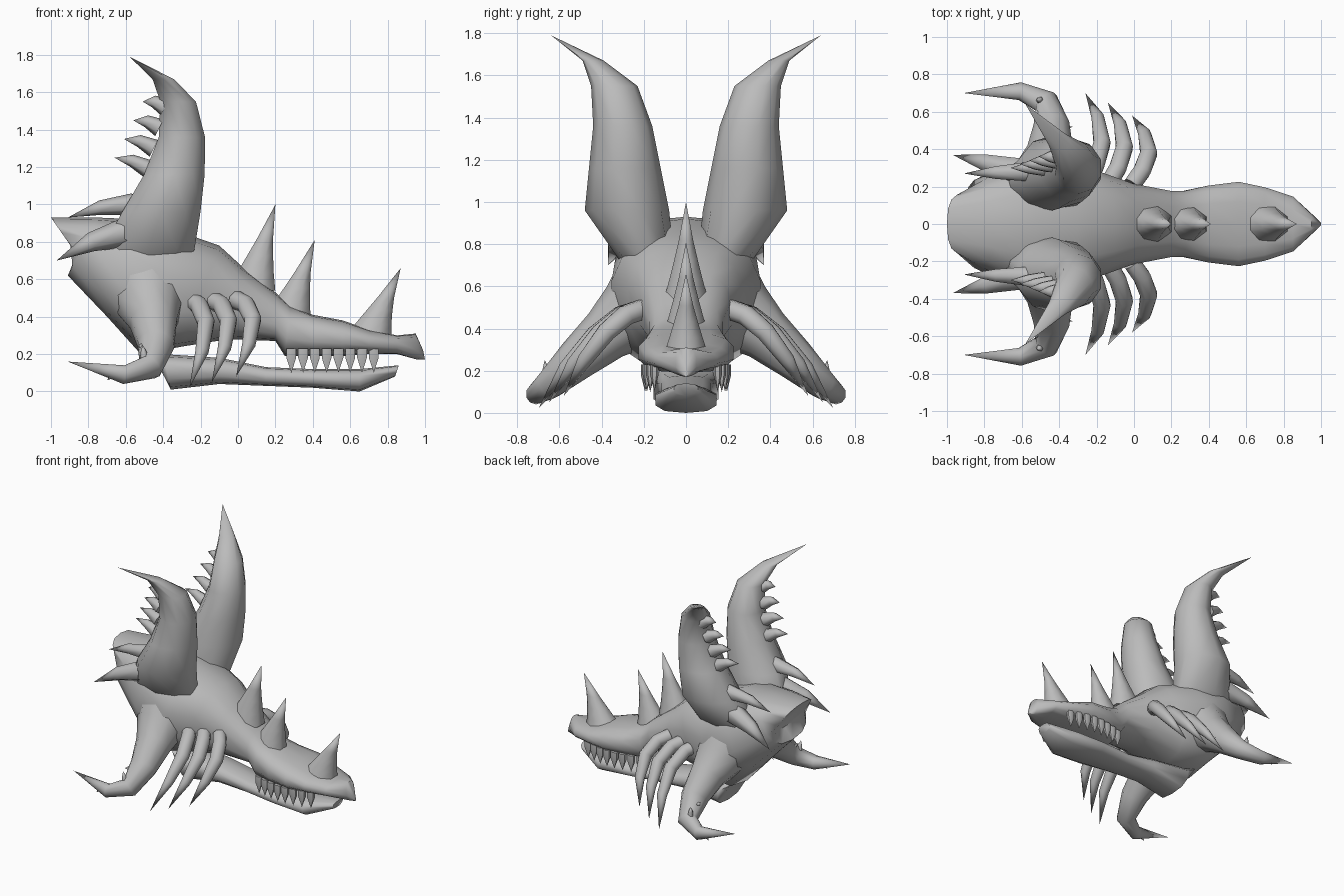
import bpy, bmesh, math
from mathutils import Vector

if "Cube" in bpy.data.objects:
    bpy.data.objects.remove(bpy.data.objects["Cube"], do_unlink=True)

bone = bpy.data.materials.new("bone grey")
bone.use_nodes = True
GREY = (0.5, 0.5, 0.5, 1)
bone.diffuse_color = GREY
bone.node_tree.nodes["Principled BSDF"].inputs["Base Color"].default_value = GREY


def loft(name, rings, tip=None, sides=10, power=1.0, mirror=False):
    """Skin a row of rings, each a centre and two half-axis vectors, up to an optional tip."""
    bm = bmesh.new()
    loops = []
    for centre, u, v in rings:
        loop = []
        for i in range(sides):
            angle = math.tau * (i + 0.5) / sides
            p, q = [math.copysign(abs(t) ** power, t) for t in (math.cos(angle), math.sin(angle))]
            loop.append(bm.verts.new(centre + u * p + v * q))
        loops.append(loop)
    for lower, upper in zip(loops, loops[1:]):
        for i in range(sides):
            j = (i + 1) % sides
            bm.faces.new((lower[i], lower[j], upper[j], upper[i]))
    bm.faces.new(loops[0])
    if tip:
        apex = bm.verts.new(tip)
        for i in range(sides):
            bm.faces.new((loops[-1][i], loops[-1][(i + 1) % sides], apex))
    else:
        bm.faces.new(loops[-1])
    bmesh.ops.recalc_face_normals(bm, faces=bm.faces)
    mesh = bpy.data.meshes.new(name)
    bm.to_mesh(mesh)
    bm.free()
    for face in mesh.polygons:
        face.use_smooth = True
    mesh.set_sharp_from_angle(angle=math.radians(65))
    mesh.materials.append(bone)
    obj = bpy.data.objects.new(name, mesh)
    bpy.context.collection.objects.link(obj)
    if mirror:
        modifier = obj.modifiers.new("mirror", 'MIRROR')
        modifier.use_axis = (False, True, False)


def body(name, sections, **options):
    """Sections: top x, top z, bottom x, bottom z, half width."""
    rings = []
    for top_x, top_z, bottom_x, bottom_z, width in sections:
        top, bottom = Vector((top_x, 0, top_z)), Vector((bottom_x, 0, bottom_z))
        rings.append(((top + bottom) / 2, Vector((0, width, 0)), (top - bottom) / 2))
    loft(name, rings, **options)


def column(name, levels, tip, **options):
    """Levels: x, y, z, radius in x, radius in y; rings lie flat."""
    rings = [(Vector((x, y, z)), Vector((rx, 0, 0)), Vector((0, ry, 0)))
             for x, y, z, rx, ry in levels]
    loft(name, rings, tip, **options)


def limb(name, path, tip, **options):
    """Path: x, y, z, radius; rings stand square to the path."""
    points = [Vector(p[:3]) for p in path] + [Vector(tip)]
    rings = []
    for i, p in enumerate(path):
        along = (points[i + 1] - points[max(i - 1, 0)]).normalized()
        side = Vector((0, 0, 1)) if abs(along.z) < 0.9 else Vector((1, 0, 0))
        u = along.cross(side).normalized()
        rings.append((points[i], u * p[3], along.cross(u) * p[3]))
    loft(name, rings, tip, mirror=True, **options)


def thorn(name, base, tip, radius):
    middle = Vector(base).lerp(Vector(tip), 0.5) + Vector((0, 0, 0.3 * radius))
    limb(name, [(*base, radius), (*middle, radius * 0.65)], tip, sides=6)


# Skull with sloping rear and long snout
body("skull", [
    (-1, 0.93, -0.84, 0.7, 0.16),
    (-0.75, 0.93, -0.91, 0.62, 0.24),
    (-0.52, 0.92, -0.7, 0.4, 0.34),
    (-0.3, 0.85, -0.52, 0.2, 0.36),
    (-0.1, 0.78, -0.3, 0.24, 0.28),
    (0.02, 0.67, -0.05, 0.28, 0.22),
    (0.2, 0.53, 0.2, 0.27, 0.18),
    (0.28, 0.46, 0.25, 0.19, 0.18),
    (0.4, 0.41, 0.4, 0.19, 0.21),
    (0.56, 0.38, 0.56, 0.19, 0.23),
    (0.7, 0.33, 0.7, 0.2, 0.2),
    (0.85, 0.3, 0.85, 0.2, 0.15),
    (0.95, 0.31, 0.96, 0.17, 0.05),
    (0.99, 0.22, 1, 0.17, 0.01)], sides=14, power=0.78)

# Lower jaw
body("lower_jaw", [
    (-0.5, 0.24, -0.4, 0.1, 0.13),
    (-0.4, 0.2, -0.36, 0.01, 0.16),
    (-0.1, 0.18, -0.1, 0.04, 0.12),
    (0.15, 0.13, 0.15, 0.03, 0.12),
    (0.4, 0.12, 0.4, 0.02, 0.15),
    (0.65, 0.12, 0.65, 0, 0.15),
    (0.86, 0.14, 0.84, 0.08, 0.06)], power=0.75)

# Upper teeth along each side
for i in range(8):
    x = 0.285 + i * 0.063
    y = 0.15 + 0.045 * math.sin(math.pi * i / 7)
    column("upper_tooth", [(x, y, z, 0.03, 0.02) for z in (0.23, 0.18)],
           (x, y, 0.1), sides=6, mirror=True)

# Great horns, rooted inside the skull
column("great_horn", [
    (-0.48, 0.15, 0.6, 0.18, 0.09),
    (-0.48, 0.2, 0.76, 0.26, 0.14),
    (-0.41, 0.28, 0.96, 0.22, 0.2),
    (-0.34, 0.29, 1.16, 0.17, 0.17),
    (-0.3, 0.3, 1.36, 0.13, 0.14),
    (-0.32, 0.34, 1.55, 0.1, 0.11),
    (-0.4, 0.44, 1.67, 0.06, 0.05)], (-0.58, 0.64, 1.79), mirror=True)

# Thorns spaced down the rear edge of each horn, with two larger spikes below
for i in range(4):
    y = 0.36 - 0.02 * i
    thorn("horn_thorn", (-0.39 - 0.03 * i, y, 1.52 - 0.11 * i),
          (-0.51 - 0.05 * i, y, 1.55 - 0.1 * i), 0.05)
thorn("upper_rear_spike", (-0.56, 0.28, 1), (-0.91, 0.27, 0.93), 0.06)
thorn("lower_rear_spike", (-0.6, 0.28, 0.85), (-0.97, 0.37, 0.7), 0.08)

# Swept spikes along the midline
for base_x, base_z, tip_x, tip_z in [(0.07, 0.54, 0.2, 1), (0.26, 0.38, 0.41, 0.81),
                                     (0.69, 0.28, 0.87, 0.66)]:
    levels = []
    for t in (0, 0.2, 0.4, 0.6):
        width = 0.14 * (1 - t) ** 1.2
        levels.append((base_x + (tip_x - base_x) * t ** 1.1, 0,
                       base_z + (tip_z - base_z) * t, width, width * 0.8))
    column("midline_spike", levels, (tip_x, 0, tip_z), sides=8)

# Three curved claws on each cheek
for start_x, reach, drop in [(-0.26, 0.49, 0.47), (-0.14, 0.44, 0.44), (-0.01, 0.37, 0.41)]:
    path = [(start_x + 0.09 * math.sin(math.pi * t), 0.21 + reach * t,
             0.49 - drop * t ** 1.7, 0.05 * (1 - t ** 4)) for t in (0, 0.2, 0.45, 0.73)]
    limb("cheek_claw", path, (start_x, 0.21 + reach, 0.49 - drop), sides=8)

# Hooked side limbs with small thorns
limb("side_limb", [
    (-0.48, 0.16, 0.56, 0.22), (-0.47, 0.26, 0.46, 0.18), (-0.45, 0.38, 0.37, 0.13),
    (-0.44, 0.52, 0.25, 0.1), (-0.47, 0.65, 0.13, 0.07), (-0.61, 0.71, 0.09, 0.05)],
    (-0.91, 0.7, 0.16))
for base, tip in [((-0.5, 0.55, 0.22), (-0.53, 0.62, 0.25)), ((-0.42, 0.5, 0.24), (-0.33, 0.52, 0.24)),
                  ((-0.5, 0.66, 0.16), (-0.51, 0.67, 0.25)), ((-0.64, 0.72, 0.1), (-0.7, 0.72, 0.06))]:
    thorn("limb_thorn", base, tip, 0.025)
